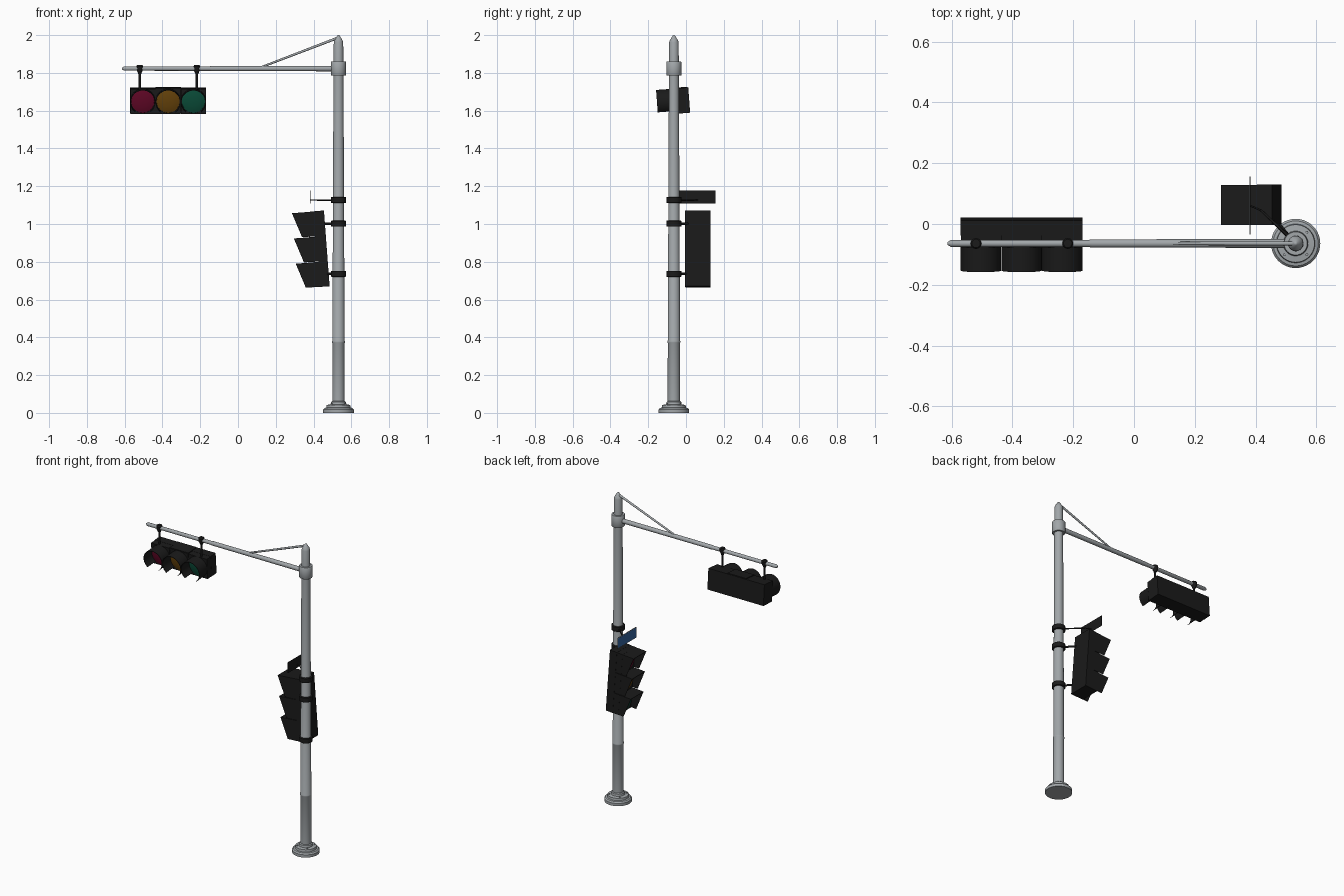
import bpy, bmesh, math
from mathutils import Vector, Matrix

if "Cube" in bpy.data.objects:
    bpy.data.objects.remove(bpy.data.objects["Cube"])

PX, PY = 0.532, -0.064     # pole axis
ARM_Z = 1.823
CELL = 0.134               # size of one lamp cell


def material(name, col):
    m = bpy.data.materials.new(name)
    m.diffuse_color = (*col, 1)
    m.use_nodes = True
    m.node_tree.nodes["Principled BSDF"].inputs["Base Color"].default_value = m.diffuse_color
    return m


STEEL = material("galvanised grey", (0.36, 0.385, 0.40))
BLACK = material("housing black", (0.0105, 0.0105, 0.0105))
RED = material("lens red", (0.11, 0.002, 0.018))
AMBER = material("lens amber", (0.125, 0.052, 0.003))
GREEN = material("lens green", (0.003, 0.068, 0.038))
BLUE = material("sign blue", (0.035, 0.13, 0.36))
WHITE = material("sign white", (0.5, 0.55, 0.6))


def finish(name, bm, mats, matrix=None, smooth=True):
    me = bpy.data.meshes.new(name)
    bmesh.ops.recalc_face_normals(bm, faces=bm.faces)
    bm.to_mesh(me)
    bm.free()
    for m in mats:
        me.materials.append(m)
    ob = bpy.data.objects.new(name, me)
    bpy.context.collection.objects.link(ob)
    if matrix is not None:
        ob.matrix_world = matrix
    if smooth:
        bpy.ops.object.select_all(action='DESELECT')
        ob.select_set(True)
        bpy.context.view_layer.objects.active = ob
        bpy.ops.object.shade_smooth_by_angle(angle=math.radians(35))
    return ob


def lathe(name, profile, mat, matrix, n=32):
    """Revolve (radius, height) pairs about local z and cap both ends."""
    bm = bmesh.new()
    rings = [[bm.verts.new((r * math.cos(2 * math.pi * i / n),
                            r * math.sin(2 * math.pi * i / n), z))
              for i in range(n)] for r, z in profile]
    for a, b in zip(rings, rings[1:]):
        for i in range(n):
            j = (i + 1) % n
            bm.faces.new((a[i], a[j], b[j], b[i]))
    bm.faces.new(rings[0])
    bm.faces.new(rings[-1])
    return finish(name, bm, [mat], matrix)


def rod(name, a, b, r1, r2, mat, n=16):
    a, d = Vector(a), Vector(b) - Vector(a)
    m = Matrix.Translation(a) @ d.to_track_quat('Z', 'Y').to_matrix().to_4x4()
    return lathe(name, [(r1, 0), (r2, d.length)], mat, m, n)


def box(name, lo, hi, mat, matrix=None):
    bm = bmesh.new()
    lo, hi = Vector(lo), Vector(hi)
    bmesh.ops.create_cube(bm, size=1, matrix=Matrix.Translation((lo + hi) / 2)
                          @ Matrix.Diagonal((*(hi - lo), 1)))
    return finish(name, bm, [mat], matrix, smooth=False)


def loft(name, rows, matrix):
    """Skin a row of four-point sections and close both ends."""
    bm = bmesh.new()
    rows = [[bm.verts.new(p) for p in row] for row in rows]
    for a, b in zip(rows, rows[1:]):
        for k in range(4):
            bm.faces.new((a[k], a[(k + 1) % 4], b[(k + 1) % 4], b[k]))
    bm.faces.new(rows[0])
    bm.faces.new(rows[-1])
    return finish(name, bm, [BLACK], matrix)


def round_visor(name, c, y0, matrix):
    """Tunnel hood of even depth, open along the bottom."""
    n, gap, r, depth, rows = 28, math.radians(38), 0.0665, 0.083, []
    for i in range(n + 1):
        t = -math.pi / 2 + gap + (2 * math.pi - 2 * gap) * i / n
        rows.append([(c.x + q * math.cos(t), y, c.z + q * math.sin(t)) for q, y in
                     ((r, y0), (r, y0 - depth), (r - 0.003, y0 - depth), (r - 0.003, y0))])
    loft(name, rows, matrix)


def square_visor(name, c, y0, matrix):
    """Flat-topped hood with side walls that get shorter downwards."""
    o, i, top, low = 0.0655, 0.0625, 0.081, 0.038
    rows = []
    for sx, sz, depth in ((-1, -1, low), (-1, 1, top), (1, 1, top), (1, -1, low)):
        rows.append([(c.x + sx * q, y, c.z + sz * q) for q, y in
                     ((o, y0), (o, y0 - depth), (i, y0 - depth), (i, y0))])
    loft(name, rows, matrix)


def signal(name, axis, matrix, visor):
    """Three-lamp head facing local -y; its back is at y = 0."""
    step = Vector(axis) * CELL
    h = CELL / 2
    for k, (lens, mat) in enumerate((("red", RED), ("amber", AMBER), ("green", GREEN))):
        c = step * (k - 1)
        box(f"{name}_{lens}_cell", (c.x - h, -0.05, c.z - h),
            (c.x + h, 0, c.z + h), BLACK, matrix)
        # Door panel, slightly inset from the cell
        d = h - 0.001
        box(f"{name}_{lens}_door", (c.x - d, -0.09, c.z - d),
            (c.x + d, -0.05, c.z + d), BLACK, matrix)
        # Domed lens
        face = matrix @ Matrix.Translation((c.x, -0.089, c.z)) @ Matrix.Rotation(math.pi / 2, 4, 'X')
        lathe(f"{name}_{lens}_lens",
              [(0.062, 0), (0.061, 0.003), (0.045, 0.008), (0.025, 0.011), (0.003, 0.012)],
              mat, face)
        visor(f"{name}_{lens}_visor", c, -0.088, matrix)


# Pole with stepped foot, seam ring, and pointed cap
at_pole = Matrix.Translation((PX, PY, 0))
lathe("base", [(0.081, 0), (0.081, 0.018), (0.074, 0.026), (0.064, 0.028), (0.062, 0.042),
               (0.041, 0.045), (0.039, 0.058), (0.033, 0.062)], STEEL, at_pole, 40)
lathe("pole", [(0.033, 0.03), (0.0325, 0.37), (0.034, 0.373), (0.034, 0.38), (0.0323, 0.383),
               (0.0265, 1.79), (0.025, 1.962), (0.022, 1.972), (0.006, 1.998), (0.002, 2.0)],
      STEEL, at_pole)
lathe("arm_collar", [(0.038, 1.785), (0.04, 1.788), (0.04, 1.857), (0.038, 1.86)], STEEL, at_pole)
for i in range(4):
    t = math.pi / 4 + i * math.pi / 2
    x, y = PX + 0.052 * math.cos(t), PY + 0.052 * math.sin(t)
    rod("anchor_bolt", (x, y, 0.03), (x, y, 0.049), 0.005, 0.005, STEEL, 6)

# Mast arm and its brace
arm = Matrix.Translation((PX, PY, ARM_Z)) @ Matrix.Rotation(-math.pi / 2, 4, 'Y')
lathe("mast_arm", [(0.0145, 0), (0.0135, 0.67), (0.012, 0.68), (0.0115, 1.134), (0.005, 1.145)],
      STEEL, arm, 20)
rod("arm_brace", (PX, PY, 1.987), (0.13, PY, ARM_Z + 0.01), 0.007, 0.0055, STEEL)

# Hanging signal: clamps, rods, head
for x in (-0.52, -0.218):
    lathe("hanger_clamp", [(0.008, -0.028), (0.013, -0.016), (0.017, -0.008), (0.018, 0.012), (0.014, 0.018)],
          BLACK, Matrix.Translation((x, PY, ARM_Z)), 16)
    rod("hanger_rod", (x, PY, 1.70), (x, PY, ARM_Z), 0.006, 0.006, BLACK, 12)
TILT = Matrix.Rotation(math.radians(4.3), 4, 'X')
hang = Matrix.Translation((-0.37, 0.017, 1.656)) @ TILT
signal("hanging_signal", (1, 0, 0), hang, round_visor)
box("hanging_signal_top_cover", (-0.067, -0.088, 0.066), (0.067, -0.004, 0.071), BLACK, hang)

# Upright signal facing -x
upright = (Matrix.Translation((0.470, 0.063, 0.871)) @ Matrix.Rotation(-math.pi / 2, 4, 'Z') @ TILT)
signal("upright_signal", (0, 0, -1), upright, square_visor)

# Pole bands with diagonal brackets
for z, end, r in ((1.127, (0.418, 0.045), 0.004), (1.002, (0.445, 0.02), 0.006),
                  (0.736, (0.46, 0.02), 0.006)):
    lathe("pole_band", [(0.037, -0.016), (0.040, -0.014), (0.040, 0.014), (0.037, 0.016)],
          BLACK, Matrix.Translation((PX, PY, z)))
    rod("band_bracket", (PX - 0.02, PY + 0.02, z), (*end, z), r, r, BLACK, 12)
rod("sign_bracket_end", (0.418, 0.045, 1.127), (0.383, 0.06, 1.127), 0.003, 0.003, BLACK, 12)

# Street sign plate, blue face with a thin white border
box("sign_back", (0.3815, -0.035, 1.108), (0.383, 0.157, 1.178), BLACK)
box("sign_border", (0.3808, -0.034, 1.109), (0.3815, 0.156, 1.177), WHITE)
box("sign_face", (0.3800, -0.031, 1.112), (0.3810, 0.153, 1.174), BLUE)
